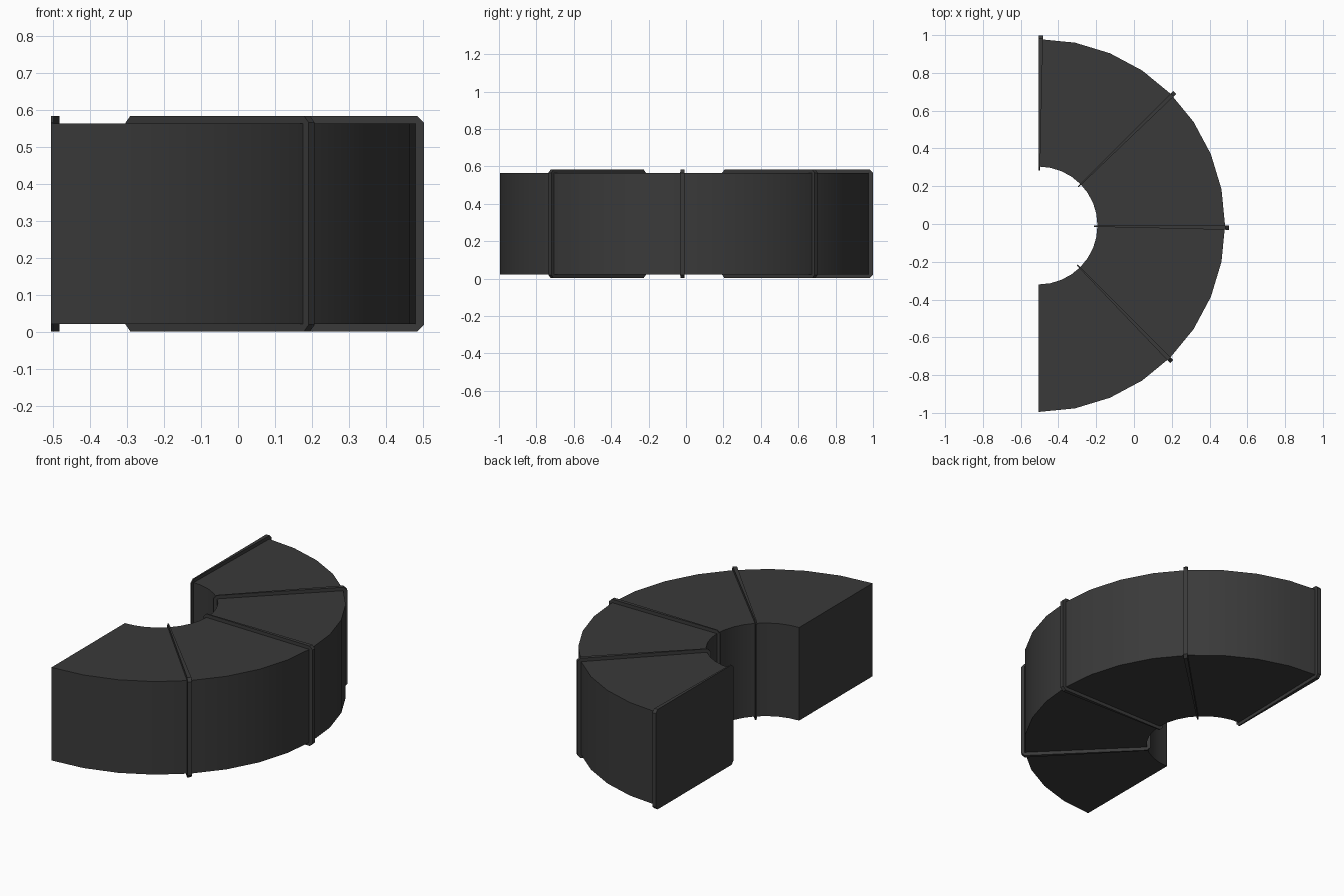
import bpy, bmesh, math
from mathutils import Vector

cube = bpy.data.objects.get("Cube")
if cube:
    bpy.data.objects.remove(cube, do_unlink=True)

CENTRE = Vector((-0.505, -0.008, 0))
R_IN, R_OUT, Z_LOW, Z_HIGH = 0.312, 0.987, 0.022, 0.564
LIP = 0.02

mat = bpy.data.materials.new("dark grey")
mat.use_nodes = True
colour = (0.042, 0.042, 0.042, 1)
mat.diffuse_color = colour
bsdf = mat.node_tree.nodes["Principled BSDF"]
bsdf.inputs["Base Color"].default_value = colour
bsdf.inputs["Roughness"].default_value = 0.7


def sweep_point(r, z, degrees):
    a = math.radians(degrees)
    return CENTRE + Vector((r * math.cos(a), r * math.sin(a), z))


def finish(bm, name):
    bmesh.ops.recalc_face_normals(bm, faces=bm.faces)
    mesh = bpy.data.meshes.new(name)
    bm.to_mesh(mesh)
    bm.free()
    mesh.materials.append(mat)
    obj = bpy.data.objects.new(name, mesh)
    bpy.context.collection.objects.link(obj)
    bpy.ops.object.select_all(action='DESELECT')
    obj.select_set(True)
    bpy.context.view_layer.objects.active = obj
    bpy.ops.object.shade_smooth_by_angle(angle=math.radians(30))


def rectangle(grow):
    a, b = R_IN - grow, R_OUT + grow
    c, d = Z_LOW - grow, Z_HIGH + grow
    return [(a, c), (b, c), (b, d), (a, d)]


def clipped(points, cut):
    # Replace every corner with a short chamfer
    out = []
    for i, p in enumerate(points):
        p = Vector(p)
        for q in (points[i - 1], points[(i + 1) % len(points)]):
            out.append(p + (Vector(q) - p).normalized() * cut)
    return out


# Half-ring body: a rectangular section swept round the bend
bm = bmesh.new()
steps = 16
rings = [[bm.verts.new(sweep_point(r, z, 90 - 180 * i / steps))
          for r, z in rectangle(0)] for i in range(steps + 1)]
for a, b in zip(rings, rings[1:]):
    for k in range(4):
        n = (k + 1) % 4
        bm.faces.new((a[k], a[n], b[n], b[k]))
bm.faces.new(rings[0])
bm.faces.new(rings[-1])
finish(bm, "duct_bend")


# Raised wedge-shaped collar around the section
def collar(name, angle):
    bm = bmesh.new()
    inner = [p for p in rectangle(-0.003) for _ in range(2)]
    loops = [[bm.verts.new(sweep_point(p[0], p[1], angle - turn)) for p in points]
             for points, turn in ((clipped(rectangle(LIP), 0.018), 0),
                                  (clipped(rectangle(LIP), 0.018), 1.3),
                                  (inner, 1.3), (inner, 0))]
    for i, a in enumerate(loops):
        b = loops[(i + 1) % 4]
        for k in range(8):
            n = (k + 1) % 8
            bm.faces.new((a[k], a[n], b[n], b[k]))
    bmesh.ops.remove_doubles(bm, verts=bm.verts, dist=0.0001)
    finish(bm, name)


for i, name in enumerate(("end_collar", "back_collar", "middle_collar", "front_collar")):
    collar(name, 90 - 45 * i)
